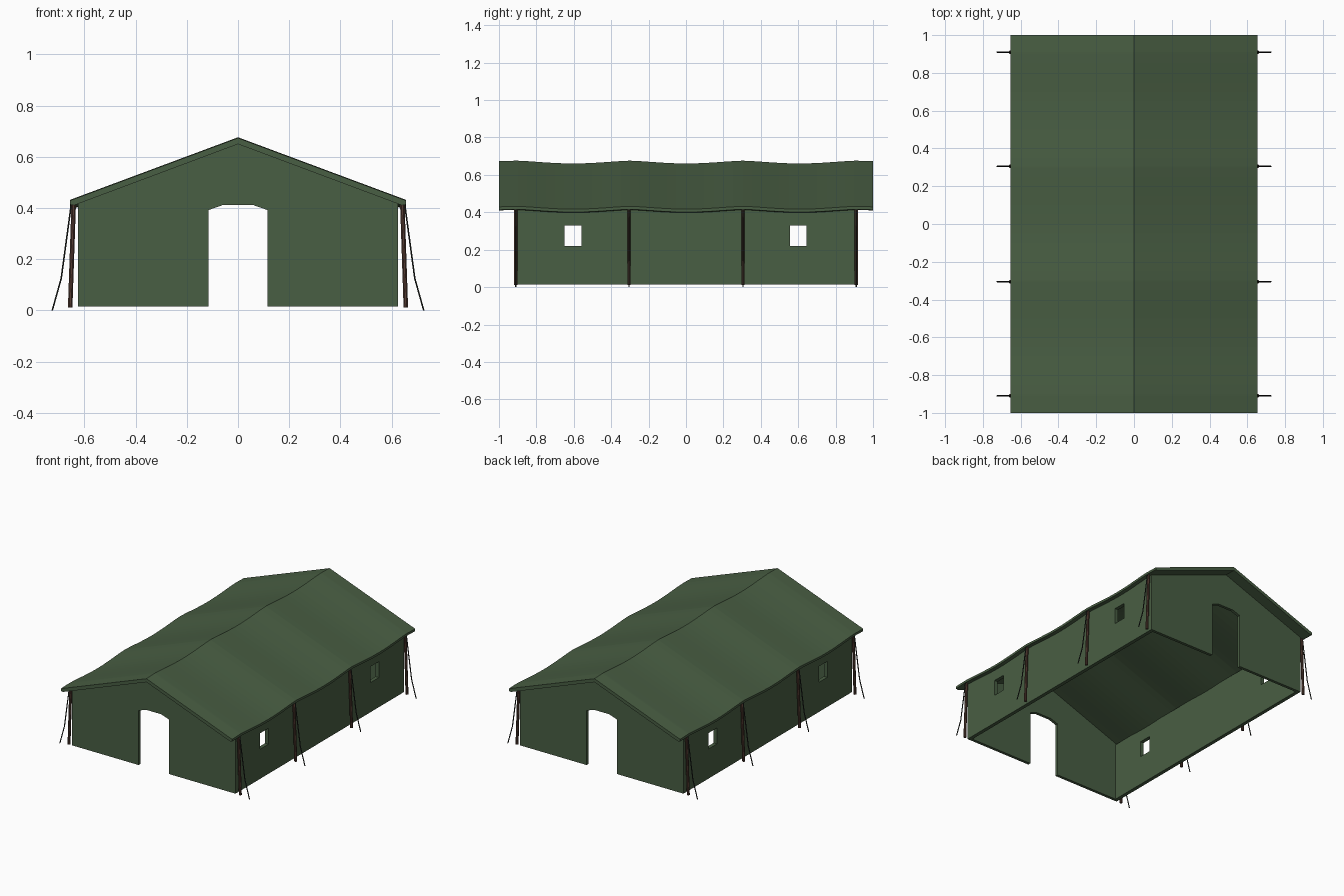
import bpy, bmesh, math
from mathutils import Vector

if "Cube" in bpy.data.objects:
    bpy.data.objects.remove(bpy.data.objects["Cube"])


def material(name, rgb):
    m = bpy.data.materials.new(name)
    m.diffuse_color = (*rgb, 1)
    m.use_nodes = True
    m.node_tree.nodes["Principled BSDF"].inputs["Base Color"].default_value = m.diffuse_color
    return m


CANVAS = material("green canvas", (0.066, 0.112, 0.056))
WOOD = material("brown wood", (0.09, 0.045, 0.032))
ROPE = material("dark rope", (0.02, 0.024, 0.02))


def finish(name, bm, mat):
    bmesh.ops.recalc_face_normals(bm, faces=bm.faces)
    me = bpy.data.meshes.new(name)
    bm.to_mesh(me)
    bm.free()
    me.materials.append(mat)
    ob = bpy.data.objects.new(name, me)
    bpy.context.collection.objects.link(ob)
    return ob


def thicken(bm, offset):
    ret = bmesh.ops.extrude_face_region(bm, geom=bm.faces[:])
    verts = [g for g in ret["geom"] if isinstance(g, bmesh.types.BMVert)]
    bmesh.ops.translate(bm, verts=verts, vec=offset)


def tube(name, points, r, sides, mat):
    """Polygonal tube with horizontal rings along the points."""
    bm = bmesh.new()
    rings = []
    for p in points:
        ring = []
        for i in range(sides):
            a = 2 * math.pi * (i + 0.5) / sides
            ring.append(bm.verts.new(Vector(p) + Vector((r * math.cos(a), r * math.sin(a), 0))))
        rings.append(ring)
    for a, b in zip(rings, rings[1:]):
        for i in range(sides):
            j = (i + 1) % sides
            bm.faces.new((a[i], a[j], b[j], b[i]))
    bm.faces.new(rings[0])
    bm.faces.new(rings[-1])
    return finish(name, bm, mat)


# Roof: gable cross-section swept along y, sagging between the poles
def sag(y):
    return 0.015 * abs(math.sin(math.pi * (y - 0.305) / 0.605)) ** 1.4


section = [(-0.655, 0.432), (0, 0.676), (0.655, 0.432),
           (0.655, 0.416), (0.64, 0.413), (0, 0.652), (-0.64, 0.413), (-0.655, 0.416)]
stations = [-1 + i / 20 for i in range(41)]
stations = sorted(set(stations) | {-0.91, -0.305, 0.305, 0.91})
bm = bmesh.new()
rings = []
for y in stations:
    d = sag(y) if abs(y) < 0.91 else 0.03 * (abs(y) - 0.91)
    rings.append([bm.verts.new((x, y, z - d)) for x, z in section])
n = len(section)
for a, b in zip(rings, rings[1:]):
    for i in range(n):
        j = (i + 1) % n
        bm.faces.new((a[i], a[j], b[j], b[i]))
bm.faces.new(rings[0])
bm.faces.new(rings[-1])
finish("roof", bm, CANVAS)

# Gable walls with arched doorways
half = [(0.625, 0.015), (0.625, 0.425), (0, 0.66)]
door = [(0.115, 0.015), (0.115, 0.392), (0.058, 0.412)]
outline = half + [(-x, z) for x, z in half[1::-1]]
outline += [(-x, z) for x, z in door] + door[::-1]
for side, name in ((-1, "front_wall"), (1, "back_wall")):
    bm = bmesh.new()
    bm.faces.new([bm.verts.new((x, side * 0.92, z)) for x, z in outline])
    thicken(bm, (0, -side * 0.02, 0))
    finish(name, bm, CANVAS)

# Side walls with two square windows each
ys = [-0.92, -0.65, -0.56, 0.555, 0.645, 0.92]
zs = [0.015, 0.22, 0.33, 0.418]
for side, name in ((-1, "left_wall"), (1, "right_wall")):
    bm = bmesh.new()
    grid = [[bm.verts.new((side * 0.625, y, z)) for z in zs] for y in ys]
    for i in range(5):
        for k in range(3):
            if k == 1 and i in (1, 3):
                continue
            bm.faces.new((grid[i][k], grid[i + 1][k], grid[i + 1][k + 1], grid[i][k + 1]))
    thicken(bm, (-side * 0.025, 0, 0))
    finish(name, bm, CANVAS)

# Leaning poles and guy ropes
for side, label in ((-1, "left"), (1, "right")):
    for i, y in enumerate((-0.91, -0.305, 0.305, 0.91)):
        tube(f"{label}_pole_{i + 1}", [(side * 0.655, y, 0.012), (side * 0.641, y, 0.425)],
             0.0095, 8, WOOD)
        path = [(0.65, 0.42), (0.69, 0.125), (0.725, 0.0)]
        tube(f"{label}_rope_{i + 1}", [(side * x, y, z) for x, z in path], 0.0035, 6, ROPE)
